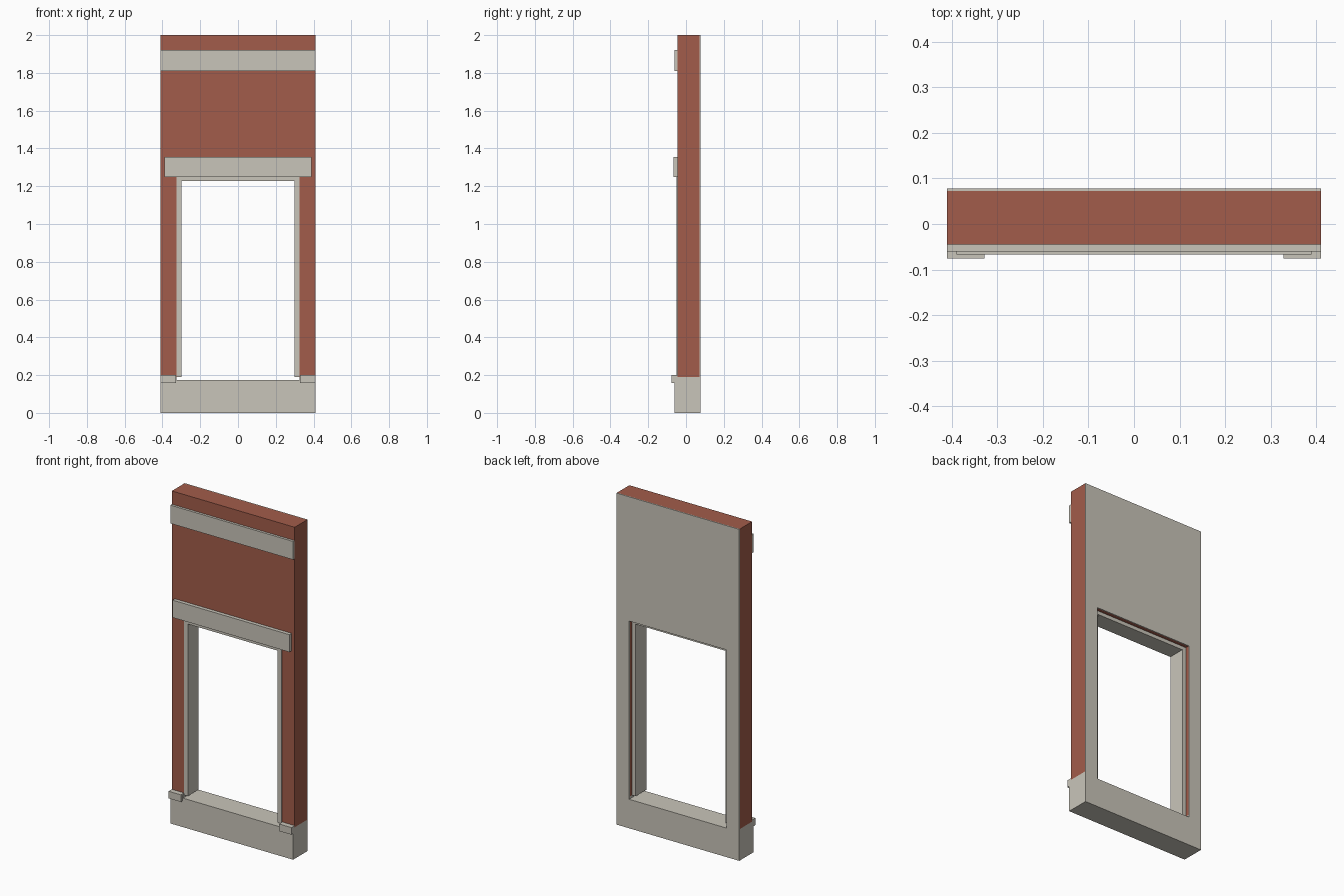
import bpy
import bmesh

if "Cube" in bpy.data.objects:
    bpy.data.objects.remove(bpy.data.objects["Cube"], do_unlink=True)


def material(name, rgb):
    mat = bpy.data.materials.new(name)
    mat.use_nodes = True
    mat.diffuse_color = (*rgb, 1)
    mat.node_tree.nodes["Principled BSDF"].inputs["Base Color"].default_value = (*rgb, 1)
    return mat


brick = material("red brick", (0.361, 0.107, 0.069))
stone = material("pale stone", (0.584, 0.558, 0.491))


def prism(name, outline, y_front, y_back, mat):
    """Extrude an x-z outline from y_front to y_back."""
    bm = bmesh.new()
    face = bm.faces.new([bm.verts.new((x, y_front, z)) for x, z in outline])
    grown = bmesh.ops.extrude_face_region(bm, geom=[face])["geom"]
    verts = [g for g in grown if isinstance(g, bmesh.types.BMVert)]
    bmesh.ops.translate(bm, verts=verts, vec=(0, y_back - y_front, 0))
    bmesh.ops.recalc_face_normals(bm, faces=bm.faces)
    mesh = bpy.data.meshes.new(name)
    bm.to_mesh(mesh)
    bm.free()
    mesh.materials.append(mat)
    obj = bpy.data.objects.new(name, mesh)
    bpy.context.collection.objects.link(obj)
    return obj


def block(name, x0, x1, z0, z1, y_front, y_back, mat):
    return prism(name, [(x0, z0), (x1, z0), (x1, z1), (x0, z1)], y_front, y_back, mat)


def portal(half_out, half_in, z_foot, z_in, z_out):
    """Symmetric outline with a rectangular notch; also works upside down."""
    right = [(half_in, z_in), (half_in, z_foot), (half_out, z_foot), (half_out, z_out)]
    return right + [(-x, z) for x, z in reversed(right)]


HALF, OPENING = 0.41, 0.325
FOOT, HEAD, TOP = 0.19, 1.25, 2.0
FRONT, INNER, BACK = -0.045, 0.072, 0.078

# Brick wall and its thin stone lining at the back
wall = portal(HALF, OPENING, FOOT, HEAD, TOP)
prism("brick_wall", wall, FRONT, INNER, brick)
prism("back_lining", wall, INNER, BACK, stone)

# Stone base with the sill let into its top
prism("base", portal(HALF, OPENING, FOOT, 0.175, 0), -0.06, BACK, stone)

# Door frame lining the opening
prism("door_frame", portal(OPENING, 0.30, FOOT, 1.228, HEAD), -0.05, 0.052, stone)

# Lintel and upper band
block("lintel", -0.39, 0.39, HEAD, 1.355, -0.067, FRONT, stone)
block("upper_band", -HALF, HALF, 1.81, 1.92, -0.06, FRONT, stone)

# Small blocks at the foot of each pier
for side, name in ((1, "left_foot_block"), (-1, "right_foot_block")):
    xs = sorted((side * 0.328, side * HALF))
    block(name, xs[0], xs[1], 0.157, 0.2, -0.076, FRONT, stone)
